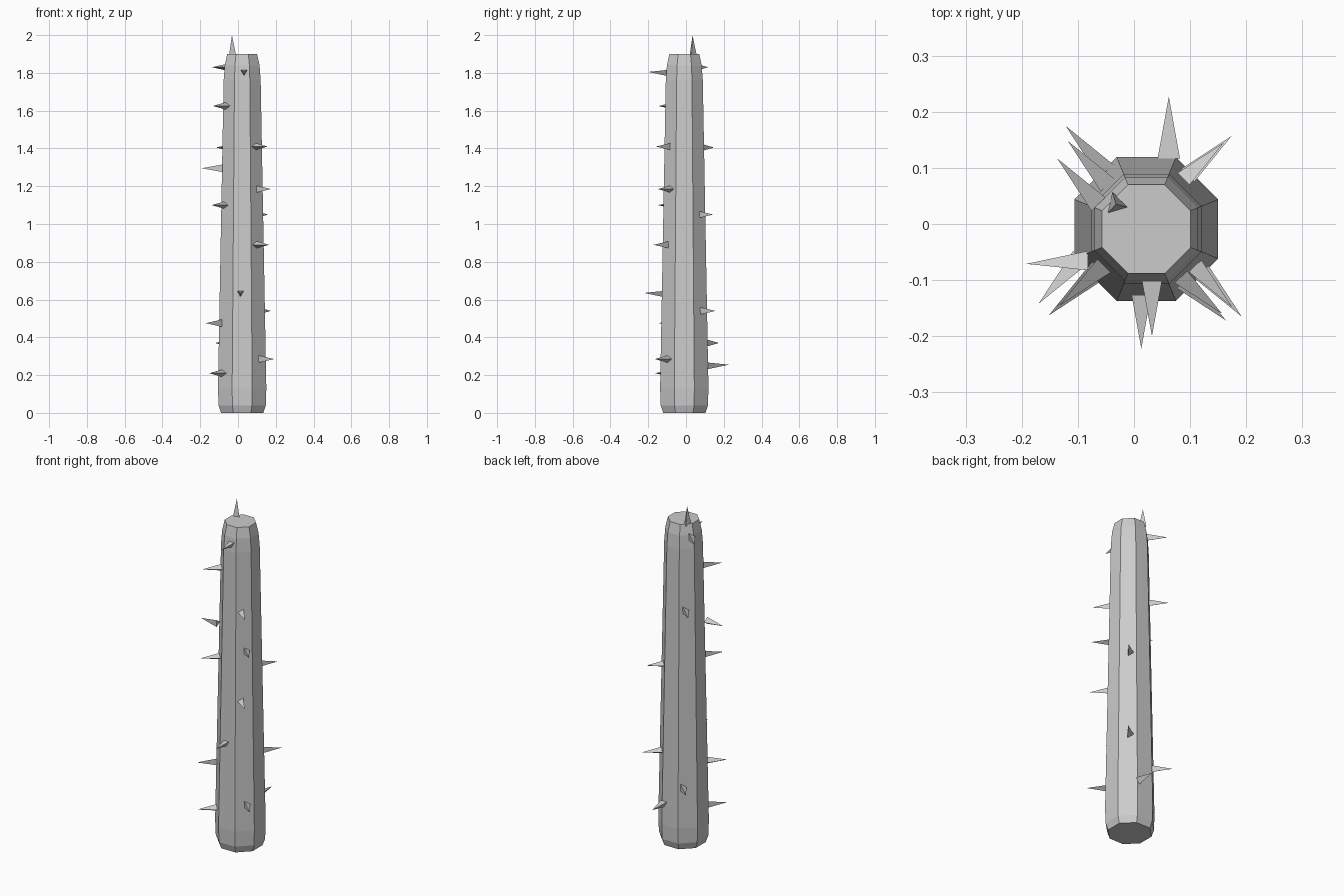
import bpy, bmesh, math
from mathutils import Vector

cube = bpy.data.objects.get("Cube")
if cube:
    bpy.data.objects.remove(cube, do_unlink=True)

grey = bpy.data.materials.new("light_grey")
grey.use_nodes = True
colour = (0.6, 0.6, 0.6, 1)
grey.diffuse_color = colour
grey.node_tree.nodes["Principled BSDF"].inputs["Base Color"].default_value = colour

AXIS = Vector((0.022, -0.009, 0))
SPIKE_LENGTH, SPIKE_RADIUS = 0.11, 0.023


def finish(bm, name):
    bmesh.ops.recalc_face_normals(bm, faces=bm.faces)
    mesh = bpy.data.meshes.new(name)
    bm.to_mesh(mesh)
    bm.free()
    mesh.materials.append(grey)
    obj = bpy.data.objects.new(name, mesh)
    bpy.context.collection.objects.link(obj)
    return obj


# Tapering eight-sided stem with chamfered ends: (half width, height)
profile = [(0.112, 0), (0.125, 0.04), (0.128, 0.13),
           (0.098, 1.76), (0.092, 1.84), (0.079, 1.9)]
bm = bmesh.new()
rings = []
for half, z in profile:
    r = half / math.cos(math.pi / 8)
    rings.append([bm.verts.new(AXIS + Vector((r * math.cos((i + 0.5) * math.pi / 4),
                                              r * math.sin((i + 0.5) * math.pi / 4), z)))
                  for i in range(8)])
for low, high in zip(rings, rings[1:]):
    for i in range(8):
        j = (i + 1) % 8
        bm.faces.new((low[i], low[j], high[j], high[i]))
bm.faces.new(rings[0])
bm.faces.new(rings[-1])
finish(bm, "stem")


def spike(name, tip, direction, ridge):
    """Three-sided thorn; one base corner points along ridge."""
    bm = bmesh.new()
    side = direction.cross(ridge)
    centre = tip - direction * SPIKE_LENGTH
    base = []
    for i in range(3):
        a = i * math.tau / 3
        base.append(bm.verts.new(centre + (ridge * math.cos(a) + side * math.sin(a)) * SPIKE_RADIUS))
    top = bm.verts.new(tip)
    bm.faces.new(base)
    for i in range(3):
        bm.faces.new((base[i], base[(i + 1) % 3], top))
    finish(bm, name)


# Side thorns: tip position and which way the ridge turns (0 = downward)
thorns = [
    (-0.137, 0.117, 1.83, 1), (0.032, -0.2, 1.805, 0), (-0.133, -0.146, 1.625, 1),
    (0.157, -0.16, 1.41, -1), (-0.118, 0.148, 1.405, 1), (-0.192, -0.071, 1.295, -1),
    (0.175, -0.148, 1.185, 1), (-0.14, -0.148, 1.1, 1), (0.16, 0.145, 1.05, 1),
    (0.164, -0.172, 0.89, -1), (0.013, -0.222, 0.635, 0), (0.174, 0.157, 0.54, 1),
    (-0.17, -0.142, 0.475, -1), (-0.122, 0.175, 0.37, 1), (0.192, -0.165, 0.285, 1),
    (0.062, 0.227, 0.255, 0), (-0.152, -0.163, 0.21, 1)]
for n, (x, y, z, turn) in enumerate(thorns):
    # Each thorn stands square to the nearest stem face
    step = math.pi / 4
    angle = round(math.atan2(y - AXIS.y, x - AXIS.x) / step) * step
    direction = Vector((math.cos(angle), math.sin(angle), 0))
    ridge = Vector((-direction.y, direction.x, 0)) * turn if turn else Vector((0, 0, -1))
    spike(f"side_thorn_{n + 1}", Vector((x, y, z)), direction, ridge)

# Upright thorn on the stem top
spike("top_thorn", Vector((-0.032, 0.035, 2)), Vector((0, 0, 1)), Vector((0.97, -0.24, 0)))
